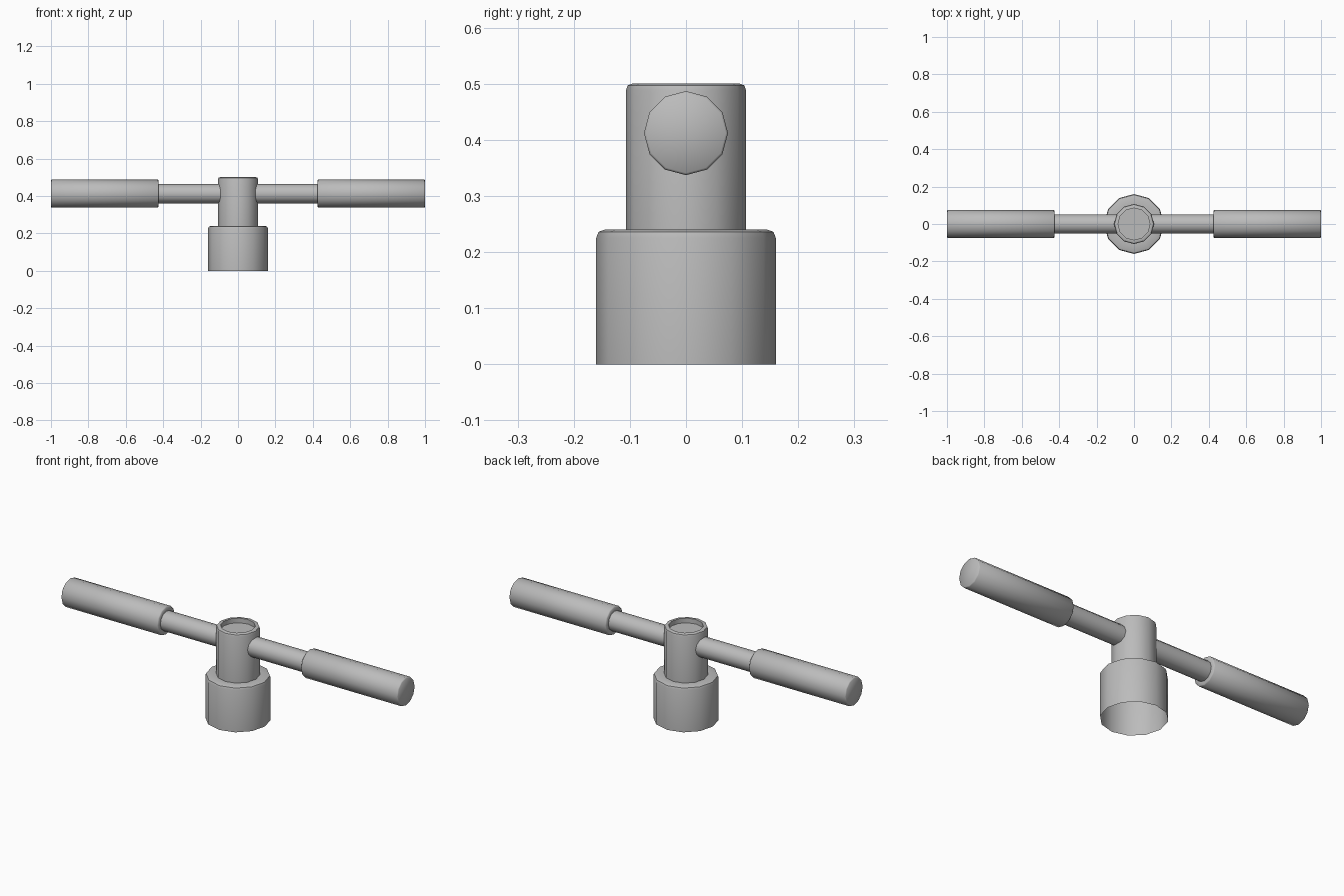
import bpy, bmesh, math
from mathutils import Matrix

if "Cube" in bpy.data.objects:
    bpy.data.objects.remove(bpy.data.objects["Cube"], do_unlink=True)

SIDES = 12
AXIS_Z = 0.412  # height of the cross bar

metal = bpy.data.materials.new("grey_metal")
metal.use_nodes = True
GREY = (0.5, 0.5, 0.5, 1)
metal.diffuse_color = GREY
metal.node_tree.nodes["Principled BSDF"].inputs["Base Color"].default_value = GREY


def lathe(name, profile, matrix=Matrix()):
    """Spin (radius, height) points about z; radius 0 closes the end."""
    bm = bmesh.new()
    verts = [bm.verts.new((r, 0, z)) for r, z in profile]
    edges = [bm.edges.new(pair) for pair in zip(verts, verts[1:])]
    bmesh.ops.spin(bm, geom=verts + edges, cent=(0, 0, 0), axis=(0, 0, 1),
                   angle=math.tau, steps=SIDES, use_duplicate=False)
    bmesh.ops.remove_doubles(bm, verts=bm.verts, dist=1e-5)
    bmesh.ops.recalc_face_normals(bm, faces=bm.faces)
    bm.transform(matrix)
    mesh = bpy.data.meshes.new(name)
    bm.to_mesh(mesh)
    bm.free()
    mesh.materials.append(metal)
    obj = bpy.data.objects.new(name, mesh)
    bpy.context.collection.objects.link(obj)
    bpy.ops.object.select_all(action='DESELECT')
    obj.select_set(True)
    bpy.context.view_layer.objects.active = obj
    bpy.ops.object.shade_smooth_by_angle(angle=math.radians(50))
    return obj


# Hollow socket, open below, stepping up to the hub with a recessed top
lathe("socket_and_hub", [
    (0.16, 0.0), (0.16, 0.225), (0.156, 0.236), (0.145, 0.24),
    (0.107, 0.24), (0.107, 0.488), (0.104, 0.497), (0.096, 0.5),
    (0.085, 0.5), (0.085, 0.475), (0.0, 0.475)])

# Cross bar through the hub, with a grip on each end
for side, sign in (("left", 1), ("right", -1)):
    along_x = Matrix.Translation((0, 0, AXIS_Z)) @ Matrix.Rotation(sign * math.pi / 2, 4, 'Y')
    lathe(side + "_bar", [(0.052, 0.0), (0.052, 0.43)], along_x)
    lathe(side + "_grip", [
        (0.05, 0.425), (0.071, 0.425), (0.075, 0.429),
        (0.075, 0.996), (0.071, 1.0), (0.0, 1.0)], along_x)
